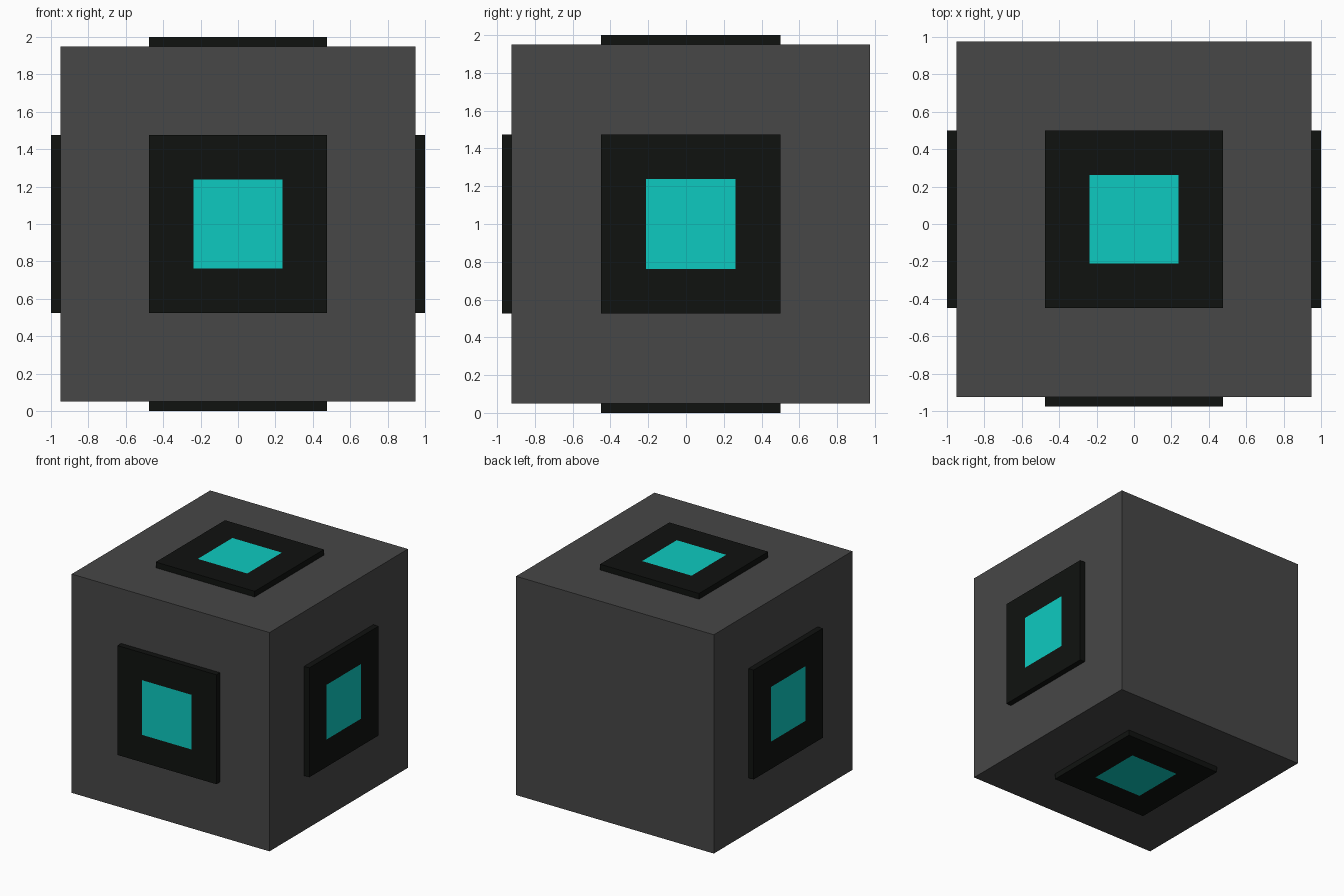
import bpy, bmesh
from mathutils import Vector, Matrix

if "Cube" in bpy.data.objects:
    bpy.data.objects.remove(bpy.data.objects["Cube"])

CENTRE = Vector((0, 0.025, 1))
HALF = 0.95      # half width of the body
RAISE = 0.05     # height of the panels above the body
SINK = 0.02      # overlap of the panels into the body


def material(name, rgb):
    mat = bpy.data.materials.new(name)
    mat.diffuse_color = (*rgb, 1)
    mat.use_nodes = True
    mat.node_tree.nodes["Principled BSDF"].inputs["Base Color"].default_value = mat.diffuse_color
    return mat


def make_object(name, bm, mats):
    mesh = bpy.data.meshes.new(name)
    bm.to_mesh(mesh)
    bm.free()
    for mat in mats:
        mesh.materials.append(mat)
    obj = bpy.data.objects.new(name, mesh)
    bpy.context.collection.objects.link(obj)
    return obj


grey = material("dark_grey", (0.063, 0.063, 0.063))
black = material("black", (0.005, 0.006, 0.005))
teal = material("teal", (0.004, 0.59, 0.53))

# Body cube
bm = bmesh.new()
bmesh.ops.create_cube(bm, size=2 * HALF)
make_object("body", bm, [grey]).location = CENTRE


# Raised square panel with a flush coloured centre
def add_panel(side, normal):
    bm = bmesh.new()
    thick = RAISE + SINK
    bmesh.ops.create_cube(bm, size=1, matrix=Matrix.Diagonal((HALF, HALF, thick, 1)))
    bm.normal_update()
    outer = max(bm.faces, key=lambda f: f.calc_center_median().z)
    bmesh.ops.inset_region(bm, faces=[outer], thickness=HALF / 4, use_even_offset=True)
    outer.material_index = 1
    for f in bm.faces:
        if f is not outer:
            f.material_index = 0
    panel = make_object(side + "_panel", bm, [black, teal])
    n = Vector(normal)
    panel.rotation_euler = n.to_track_quat('Z', 'Y').to_euler()
    panel.location = CENTRE + n * (HALF + RAISE - thick / 2)


# Panels on every side except the plain back
for side, normal in {"front": (0, -1, 0), "right": (1, 0, 0), "left": (-1, 0, 0),
                     "top": (0, 0, 1), "bottom": (0, 0, -1)}.items():
    add_panel(side, normal)
